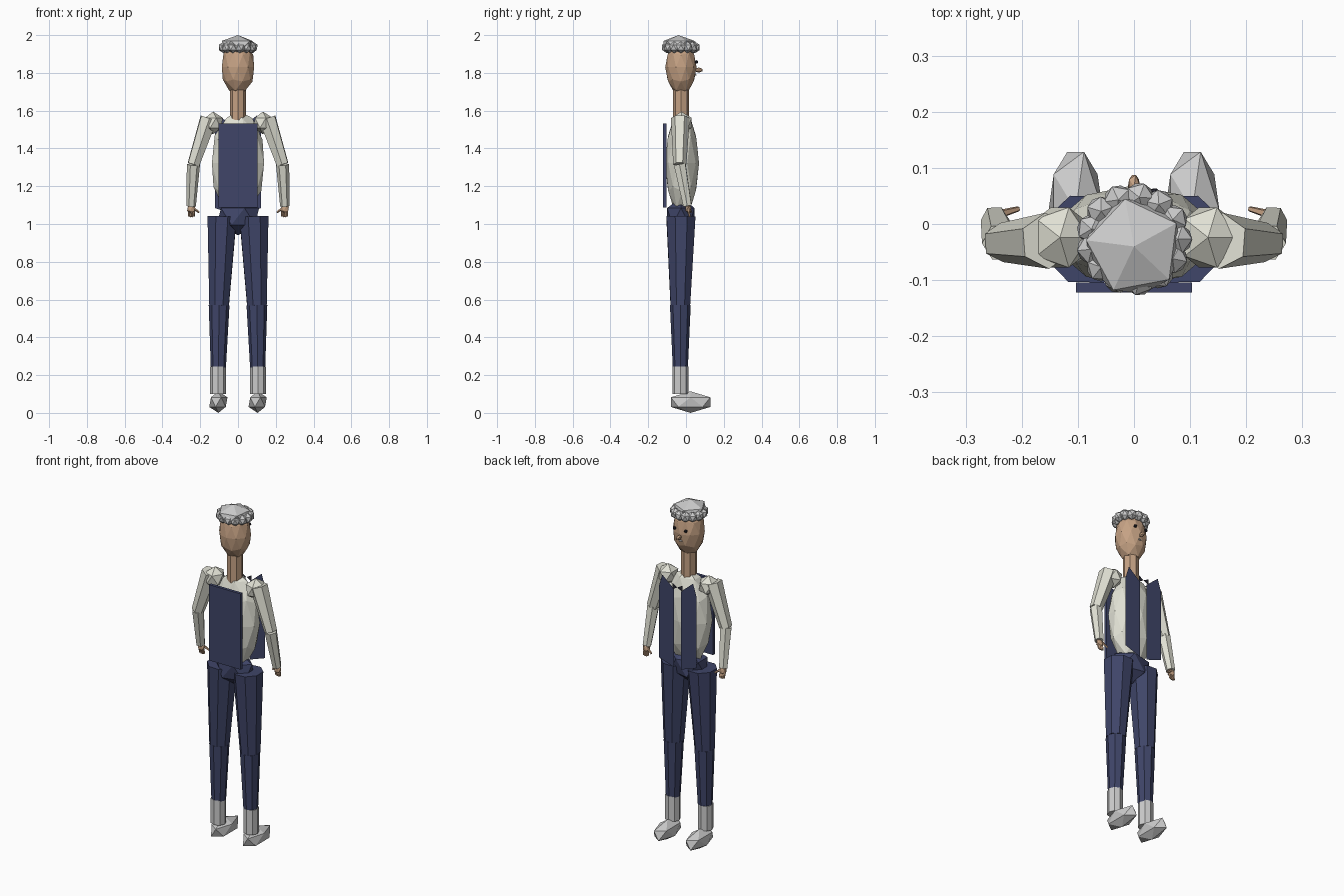
import bpy, bmesh, math
from mathutils import Vector, Matrix

if "Cube" in bpy.data.objects:
    bpy.data.objects.remove(bpy.data.objects["Cube"])


def make_mat(name, rgb):
    m = bpy.data.materials.new(name)
    m.diffuse_color = (*rgb, 1)
    m.use_nodes = True
    m.node_tree.nodes["Principled BSDF"].inputs["Base Color"].default_value = m.diffuse_color
    return m


NAVY = make_mat("navy", (0.05, 0.06, 0.14))
SKIN = make_mat("skin", (0.56, 0.36, 0.23))
SHIRT = make_mat("shirt", (0.75, 0.75, 0.66))
DARK = make_mat("dark", (0.02, 0.02, 0.03))


def finish(bm, name, mat):
    me = bpy.data.meshes.new(name)
    bm.to_mesh(me)
    bm.free()
    if mat:
        me.materials.append(mat)
    ob = bpy.data.objects.new(name, me)
    bpy.context.collection.objects.link(ob)
    return ob


def ball(name, loc, size, mat=None, sub=1, turn=0.0):
    bm = bmesh.new()
    m = (Matrix.Translation(loc) @ Matrix.Diagonal((*size, 1))
         @ Matrix.Rotation(turn, 4, 'Z'))
    bmesh.ops.create_icosphere(bm, subdivisions=sub, radius=1, matrix=m)
    return finish(bm, name, mat)


def tube(name, a, b, r1, r2, mat=None, sides=8):
    a, b = Vector(a), Vector(b)
    d = b - a
    rot = Vector((0, 0, 1)).rotation_difference(d).to_matrix().to_4x4()
    bm = bmesh.new()
    bmesh.ops.create_cone(bm, cap_ends=True, segments=sides, radius1=r1, radius2=r2,
                          depth=d.length, matrix=Matrix.Translation((a + b) / 2) @ rot)
    return finish(bm, name, mat)


def sheet(name, pts, y, mat):
    bm = bmesh.new()
    bm.faces.new([bm.verts.new((x, y, z)) for x, z in pts])
    bmesh.ops.recalc_face_normals(bm, faces=bm.faces)
    return finish(bm, name, mat)


# Head, neck, face
ball("head", (0, -0.027, 1.83), (0.09, 0.083, 0.145), SKIN, 2)
tube("neck", (0, -0.026, 1.55), (0, -0.026, 1.71), 0.043, 0.043, SKIN)
ball("nose", (0, 0.067, 1.815), (0.012, 0.024, 0.014), SKIN)
ball("mouth", (0, 0.05, 1.79), (0.012, 0.006, 0.005))

# Curly hair: flattened crown and a ring of small curls
ball("hair_crown", (0, -0.04, 1.945), (0.096, 0.096, 0.055), None, 1, 0.5)
CURLS = 13
for i in range(CURLS):
    t = 2 * math.pi * i / CURLS
    ball("hair_curl", (0.078 * math.cos(t), -0.027 + 0.075 * math.sin(t), 1.935),
         (0.029, 0.029, 0.031), None, 1, t * 1.7)

# Torso and hips
ball("torso", (0, -0.021, 1.322), (0.145, 0.09, 0.28), SHIRT, 2)
ball("hips", (0, -0.027, 1.04), (0.125, 0.085, 0.1), NAVY)

# Waistcoat back panel
bm = bmesh.new()
bmesh.ops.create_cube(bm, size=1, matrix=Matrix.Translation((0, -0.113, 1.31))
                      @ Matrix.Diagonal((0.206, 0.018, 0.445, 1)))
finish(bm, "waistcoat_back", NAVY)

for s, side in ((-1, "left"), (1, "right")):
    # Waistcoat front and bow tie half
    panel = [(0.023, 1.05), (0.123, 1.085), (0.123, 1.5), (0.1, 1.575), (0.023, 1.51)]
    sheet("waistcoat_front_" + side, [(s * x, z) for x, z in panel], 0.077, NAVY)
    sheet("bow_tie_" + side, [(0, 1.527), (s * 0.033, 1.508), (s * 0.033, 1.546)],
          0.08, DARK)
    ball("eye_" + side, (s * 0.037, 0.055, 1.858), (0.01, 0.01, 0.01), DARK)

    # Arm
    elbow = (s * 0.236, -0.033, 1.315)
    wrist = (s * 0.248, 0.008, 1.095)
    ball("shoulder_" + side, (s * 0.132, -0.024, 1.535), (0.058, 0.063, 0.06), SHIRT)
    tube("upper_arm_" + side, (s * 0.155, -0.03, 1.56), elbow, 0.05, 0.035, SHIRT, 6)
    tube("forearm_" + side, elbow, wrist, 0.035, 0.025, SHIRT, 6)

    # Hand
    ball("palm_" + side, (s * 0.248, 0.012, 1.08), (0.024, 0.016, 0.026), SKIN)
    for k in range(4):
        x = 0.233 + 0.009 * k
        tube("finger_" + side, (s * x, 0.014, 1.07),
             (s * (x + 0.001), 0.02, 1.035 + 0.003 * abs(k - 1.5)), 0.006, 0.005, SKIN, 5)
    tube("thumb_" + side, (s * 0.238, 0.018, 1.085), (s * 0.206, 0.027, 1.062),
         0.008, 0.005, SKIN, 5)

    # Leg, sock, shoe
    knee = (s * 0.1, -0.03, 0.57)
    ankle = (s * 0.104, -0.03, 0.24)
    tube("thigh_" + side, (s * 0.084, -0.027, 1.04), knee, 0.083, 0.056, NAVY)
    tube("shin_" + side, knee, ankle, 0.055, 0.04, NAVY)
    tube("sock_" + side, (s * 0.106, -0.03, 0.245), (s * 0.106, -0.03, 0.1), 0.042, 0.042)
    ball("shoe_" + side, (s * 0.104, 0.024, 0.057), (0.054, 0.123, 0.057))
